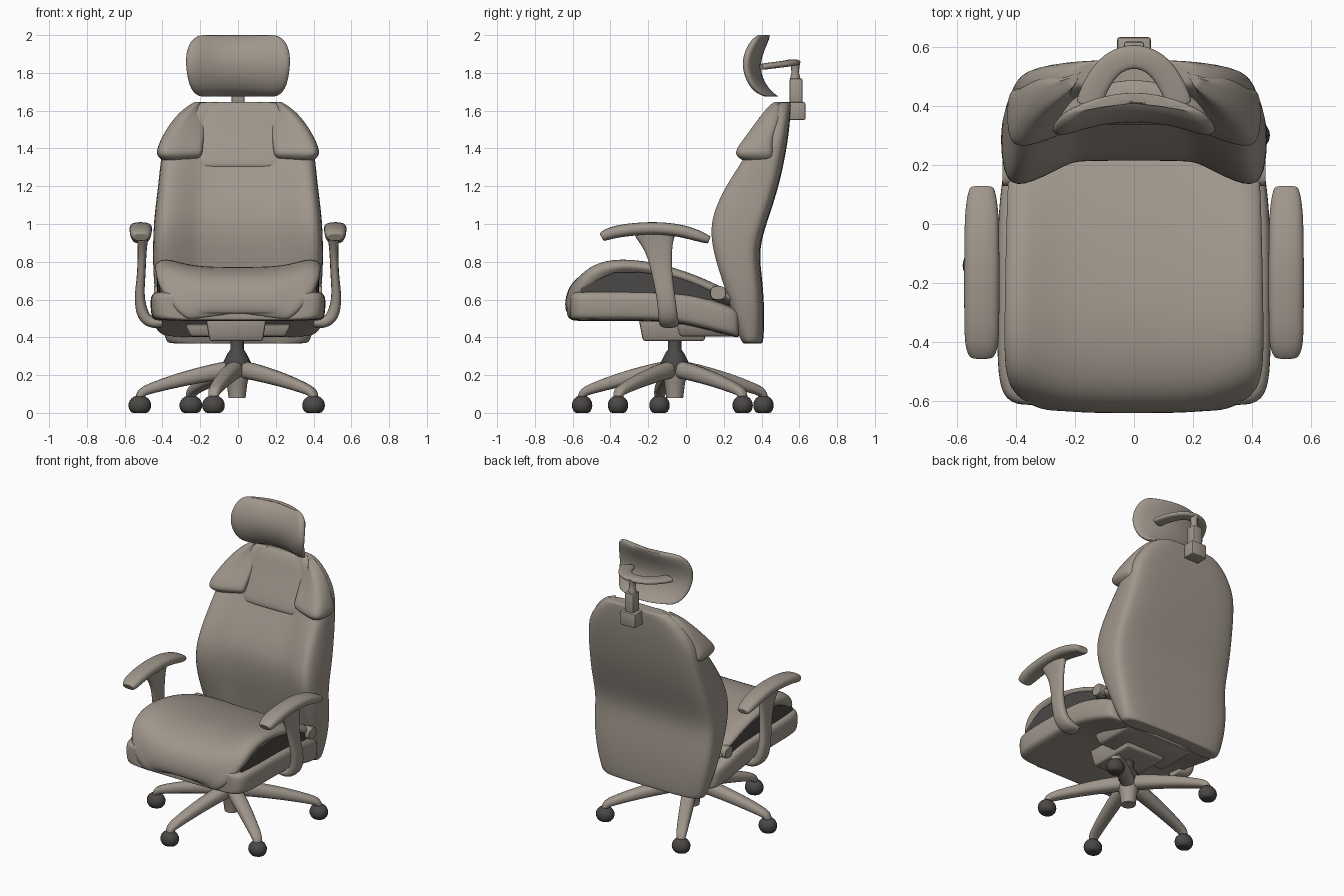
import bpy, bmesh, math
from mathutils import Vector

if "Cube" in bpy.data.objects:
    bpy.data.objects.remove(bpy.data.objects["Cube"])


def material(name, rgb):
    m = bpy.data.materials.new(name)
    m.diffuse_color = (*rgb, 1)
    m.use_nodes = True
    m.node_tree.nodes["Principled BSDF"].inputs["Base Color"].default_value = m.diffuse_color
    return m


TAUPE = material("warm taupe", (0.35, 0.308, 0.262))
DARK = material("dark wheel grey", (0.07, 0.065, 0.061))


def finish(name, bm, mat=TAUPE, sub=0, mirror=False, angle=40):
    bmesh.ops.recalc_face_normals(bm, faces=bm.faces)
    me = bpy.data.meshes.new(name)
    bm.to_mesh(me)
    bm.free()
    me.materials.append(mat)
    ob = bpy.data.objects.new(name, me)
    bpy.context.collection.objects.link(ob)
    if mirror:
        ob.modifiers.new("mirror", 'MIRROR').use_mirror_merge = False
    if sub:
        s = ob.modifiers.new("smooth", 'SUBSURF')
        s.levels = s.render_levels = sub
    bpy.ops.object.select_all(action='DESELECT')
    ob.select_set(True)
    bpy.context.view_layer.objects.active = ob
    if sub:
        bpy.ops.object.shade_smooth()
    else:
        bpy.ops.object.shade_smooth_by_angle(angle=math.radians(angle))
    return ob


def loft(name, rows, sub=2, cap=0.88, **kw):
    """Skin a list of closed rings; the ends get a flat cap with a rounded rim."""
    def inset(ring):
        c = sum((Vector(p) for p in ring), Vector()) / len(ring)
        return [c.lerp(Vector(p), cap) for p in ring]
    rows = [inset(rows[0])] + rows + [inset(rows[-1])]
    bm = bmesh.new()
    vs = [[bm.verts.new(p) for p in r] for r in rows]
    n = len(rows[0])
    for a, b in zip(vs, vs[1:]):
        for i in range(n):
            bm.faces.new((a[i], a[(i + 1) % n], b[(i + 1) % n], b[i]))
    bm.faces.new(vs[0])
    bm.faces.new(vs[-1])
    return finish(name, bm, sub=sub, **kw)


def full(half):
    """Mirror a half ring (starting and ending on x = 0) into a full ring."""
    return half + [(-x, y, z) for x, y, z in reversed(half[1:-1])]


def sweep(name, path, sizes, up, power=0.7, **kw):
    """Sweep a soft rectangular section along a path; sizes are half width, half height."""
    pts = [Vector(p) for p in path]
    rows = []
    for i, p in enumerate(pts):
        t = (pts[min(i + 1, len(pts) - 1)] - pts[max(i - 1, 0)]).normalized()
        s = t.cross(Vector(up)).normalized()
        n = s.cross(t)
        ring = []
        for k in range(8):
            a = math.tau * (k + 0.5) / 8
            c, d = math.cos(a), math.sin(a)
            ring.append(p + s * sizes[i][0] * math.copysign(abs(c) ** power, c)
                        + n * sizes[i][1] * math.copysign(abs(d) ** power, d))
        rows.append(ring)
    return loft(name, rows, **kw)


def box(name, x0, x1, y0, y1, z0, z1, taper=1.0, bevel=0.008):
    bm = bmesh.new()
    bmesh.ops.create_cube(bm, size=1)
    for v in bm.verts:
        k = taper if v.co.z < 0 else 1
        v.co = ((x0 + x1) / 2 + v.co.x * (x1 - x0) * k,
                (y0 + y1) / 2 + v.co.y * (y1 - y0) * k,
                (z0 + z1) / 2 + v.co.z * (z1 - z0))
    bmesh.ops.bevel(bm, geom=bm.edges[:], offset=bevel, segments=2, affect='EDGES', profile=0.5)
    return finish(name, bm)


def lathe(name, x, y, profile, n=20, **kw):
    rows = [[(x + r * math.cos(math.tau * i / n), y + r * math.sin(math.tau * i / n), z)
             for i in range(n)] for r, z in profile]
    return loft(name, rows, sub=0, **kw)


# Backrest shell: z, half width, bolster front, centre front, back
rows = []
for z, w, yf, yc, yb in [(.368, .375, .29, .33, .405), (.40, .39, .27, .31, .412), (.55, .43, .225, .28, .415),
                         (.70, .45, .175, .25, .405), (.85, .453, .125, .22, .385), (.97, .45, .11, .21, .415),
                         (1.07, .442, .13, .225, .45), (1.2, .425, .19, .285, .49), (1.33, .412, .28, .355, .52),
                         (1.45, .395, .35, .40, .54), (1.54, .345, .40, .435, .55), (1.61, .28, .44, .46, .555),
                         (1.645, .22, .465, .475, .555)]:
    rows.append(full([(0, yc, z), (.42 * w, yc, z), (.5 * w, yc - .01, z), (.86 * w, yf, z), (.99 * w, yf + .04, z),
                      (w, yb - .07, z), (.97 * w, yb - .018, z), (.65 * w, yb, z), (0, yb, z)]))
loft("backrest", rows)

# Upper centre panel of the backrest, tucked under the wings
rows = []
for z, w, y in [(1.295, .25, .352), (1.305, .25, .325), (1.40, .25, .362), (1.52, .235, .412), (1.62, .21, .447),
                (1.645, .20, .47)]:
    rows.append(full([(0, y, z), (w - .05, y, z), (w, y + .015, z), (w, y + .06, z), (0, y + .06, z)]))
loft("upper_back_panel", rows)

# Overhanging shoulder wings
rows = []
for z, xi, w, yf in [(1.335, .22, .40, .29), (1.36, .19, .43, .25), (1.395, .185, .432, .25), (1.46, .18, .405, .30),
                     (1.55, .17, .35, .365), (1.61, .165, .29, .41), (1.645, .165, .235, .45)]:
    m = xi + (w - xi) * .45
    back = .47 if z < 1.5 else .51
    rows.append([(xi, yf + .085, z), (xi + .01, yf + .07, z), (m, yf + .03, z), (w - .03, yf, z),
                 (w, yf + .05, z), (w, back - .03, z), (w - .03, back, z), (xi, back, z)])
loft("shoulder_wing", rows, mirror=True)

# Headrest cushion: z, half width, front, back at the side edge (centre sits further back)
rows = []
for z, w, yf, yb in [(2.0, .21, .375, .405), (1.975, .26, .33, .40), (1.90, .288, .29, .365), (1.82, .285, .285, .35),
                     (1.74, .27, .315, .38), (1.695, .245, .355, .42), (1.675, .21, .405, .45)]:
    rows.append(full([(0, yf + .06, z), (.5 * w, yf + .045, z), (.88 * w, yf, z), (w, (yf + yb) / 2 - .005, z),
                      (.9 * w, yb - .01, z), (.5 * w, yb + .03, z), (0, yb + .045, z)]))
loft("headrest", rows)

# Headrest bracket and post
arch = [(-.155, .40, 1.832), (-.135, .46, 1.84), (-.082, .545, 1.85), (0, .575, 1.858)]
arch += [(-x, y, z) for x, y, z in reversed(arch[:-1])]
sweep("headrest_bracket", arch, [(.047, .018)] * 7, (0, 0, 1))
lathe("headrest_rod", 0, .578, [(.03, 1.76), (.02, 1.80), (.022, 1.83), (.028, 1.86)])
box("headrest_post", -.034, .034, .548, .617, 1.62, 1.77)
box("headrest_clamp", -.057, .057, .545, .632, 1.55, 1.645)

# Seat base: y, half width, bottom, top
rows = []
for y, w, zb, zt in [(-.612, .39, .495, .63), (-.595, .435, .488, .645), (-.53, .465, .486, .65), (-.3, .465, .486, .65),
                     (-.1, .465, .484, .645), (.05, .46, .455, .63), (.18, .445, .42, .59), (.28, .42, .395, .55)]:
    rows.append(full([(0, y, zt), (w - .06, y, zt), (w - .01, y, zt - .015), (w, y, zt - .05), (w - .005, y, zb + .02),
                      (w - .03, y, zb), (0, y, zb)]))
loft("seat_base", rows)

# Seat cushion: front lip wraps down, side edges lift clear of the base
rows = []
for yt, zt, yb, zb, w, lift, pull in [(-.63, .53, -.57, .54, .27, 0, 0), (-.645, .565, -.55, .60, .33, .01, .01),
                                      (-.627, .67, -.50, .62, .42, .02, .04), (-.543, .748, -.42, .62, .445, .045, .03),
                                      (-.35, .785, -.32, .62, .445, .05, 0), (-.1, .745, -.1, .61, .44, .05, 0),
                                      (.1, .69, .1, .59, .435, .03, 0), (.24, .635, .24, .56, .425, .01, 0)]:
    e = zt + lift
    rows.append(full([(0, yt, zt), (.55 * w, yt, zt), (.84 * w, yt + pull, e), (.97 * w, yt + pull, e - .02),
                      (w, yt + pull + .02, e - .05), (.93 * w, yb, max(e - .075, zb)),
                      (.6 * w, yb, zb), (0, yb, zb)]))
loft("seat_cushion", rows)

# Dark core showing in the gap between seat base and raised cushion edge
rows = []
for y, zt, w in [(-.555, .66, .415), (-.48, .70, .425), (-.38, .742, .43), (-.25, .745, .43), (-.08, .725, .428),
                 (.08, .68, .42), (.19, .64, .41)]:
    rows.append([(w, y, zt), (w, y, .60), (.37, y, .60), (.37, y, zt)])
loft("seat_core", rows, sub=0, cap=1, mat=DARK, mirror=True)

# Armrests
sweep("armrest_pad",
      [(.515, -.447, .93), (.515, -.42, .945), (.515, -.35, .965), (.515, -.2, .98), (.515, -.05, .972),
       (.515, .065, .938), (.515, .123, .915)],
      [(.045, .025), (.06, .033), (.064, .036), (.064, .036), (.064, .036), (.06, .034), (.045, .022)], (0, 0, 1),
      mirror=True)
sweep("armrest_support",
      [(.505, -.16, .955), (.505, -.155, .92), (.508, -.14, .84), (.512, -.125, .72), (.525, -.105, .61),
       (.505, -.095, .51), (.46, -.09, .475), (.40, -.09, .48)],
      [(.035, .125), (.03, .10), (.024, .068), (.024, .056), (.028, .052), (.038, .055), (.034, .056), (.03, .056)],
      (0, 1, 0), mirror=True)

# Side hinges joining seat and backrest
sweep("side_hinge", [(.38, .17, .635), (.43, .17, .635), (.445, .17, .635)], [(.045, .04)] * 3, (0, 0, 1), mirror=True)

# Tilt mechanism under the seat
box("tilt_mechanism", -.17, .15, -.25, .12, .38, .495, taper=.88, bevel=.012)
box("tilt_plate", -.28, .28, -.05, .28, .405, .47, taper=.9, bevel=.012)

# Gas column with its dark bell, and the hub below
CX, CY = -.005, -.06
lathe("gas_column", CX, CY, [(.078, .225), (.075, .265), (.05, .315), (.036, .335), (.036, .40)], mat=DARK)
lathe("base_hub", CX, CY, [(.045, .08), (.055, .16), (.068, .20), (.068, .24)])

# Five-star legs with casters
for i, (x, y) in enumerate([(-.13, -.55), (.40, -.36), (.40, .30), (-.25, .41), (-.52, -.14)]):
    d = Vector((x - CX, y - CY, 0))

    def at(f, z):
        return (CX + d.x * f, CY + d.y * f, z)
    sweep(f"base_leg_{i + 1}", [at(.09, .228), at(.25, .215), at(.6, .175), at(.9, .128), at(.985, .11), at(1.01, .08)],
          [(.05, .05), (.05, .048), (.045, .04), (.038, .03), (.034, .026), (.026, .02)], (0, 0, 1), sub=1)
    bm = bmesh.new()
    bmesh.ops.create_uvsphere(bm, u_segments=20, v_segments=12, radius=1)
    for v in bm.verts:
        v.co = (x + v.co.x * .06, y + v.co.y * .054, max(0, .04 + v.co.z * .054))
    finish(f"caster_{i + 1}", bm, mat=DARK, angle=50)
